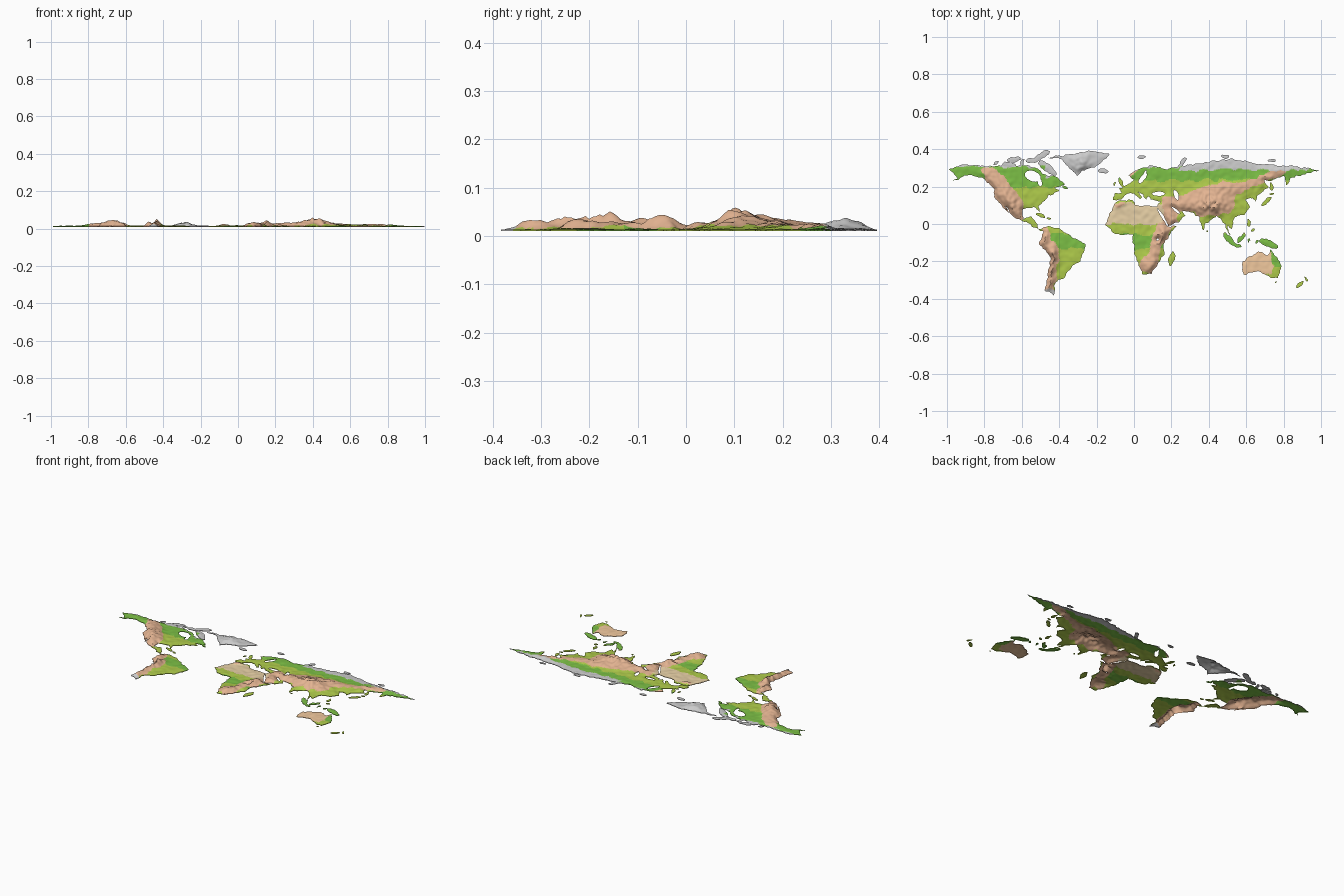
import bpy, bmesh, math
from mathutils import Vector, noise, kdtree
from mathutils.geometry import delaunay_2d_cdt

if "Cube" in bpy.data.objects:
    bpy.data.objects.remove(bpy.data.objects["Cube"])

# Coarse coasts in degrees (longitude, latitude); noise makes them ragged
AMERICAS = [(-168,66),(-156,71),(-128,70),(-90,70),(-82,67),(-78,62),(-65,60),(-56,52),(-66,49),(-61,46),
    (-70,42),(-81,31),(-80,25),(-84,30),(-97,28),(-96,19),(-88,21),(-83,14),(-82,9),(-72,12),(-62,10),(-50,2),
    (-35,-6),(-39,-14),(-41,-22),(-48,-26),(-57,-37),(-65,-42),(-67,-55),(-75,-50),(-70,-18),(-81,-5),(-77,6),
    (-94,16),(-105,20),(-113,31),(-110,23),(-124,40),(-124,48),(-136,59),(-148,61),(-164,55),(-158,59)]
AFRICA = [(-6,36),(10,37),(12,32),(33,31),(43,11),(51,12),(39,-5),(40,-15),(35,-22),(27,-34),(19,-35),(12,-17),
    (9,0),(9,4),(-8,4),(-17,14),(-10,30)]
EURASIA = [(-9,37),(-2,37),(4,43),(10,43),(16,38),(18,40),(13,45),(19,42),(22,37),(25,41),(27,37),(36,36),
    (33,31),(43,12),(54,17),(60,22),(57,26),(67,25),(73,20),(77,8),(80,15),(90,22),(97,16),(103,1),(100,13),
    (105,9),(107,21),(117,23),(122,30),(118,38),(125,39),(128,35),(128,40),(140,50),(136,55),(155,60),(157,51),
    (163,59),(190,66),(160,70),(130,72),(104,77),(70,72),(43,67),(26,71),(5,61),(10,57),(8,54),(-4,48),(-2,44),(-9,43)]
GREENLAND = [(-72,78),(-45,82),(-30,84),(-13,81),(-24,70),(-40,65),(-44,60),(-54,70),(-59,76)]
AUSTRALIA = [(114,-23),(130,-12),(139,-17),(142,-11),(153,-26),(149,-38),(140,-37),(131,-31),(116,-35)]

# Inland seas: lon, lat, half length, half width, angle
BAYS = [(-87,60,8,5,-20), (-80,54,4,2,-80)]
SEAS = [(19,58,6,2,50), (21,63,3,1,60), (34,43,6,2,0), (51,42,5,2,-72), (51,27,5,1,-42), (38,21,10,1,-58), (33,-1,1,1,0)]

# Simple islands: lon, lat, half length, angle
ARCTIC = [(-122,73,3,30),(-110,71,7,0),(-97,73,4,80),(-88,75,6,0),(-105,76,7,10),(-78,80,9,30),(-73,68,11,-38),
    (-19,65,5,0),(18,78,4,0),(57,73,6,55),(98,79,4,0),(143,75,4,0)]
NORTHERN = [(-2,54,5,-65),(-8,53,2,60),(-56,49,3,-30),(-79,22,5,-20),(-71,19,2,0),(143,50,4,-85),(138,36,6,42),
    (143,43,2,0)]
SOUTHERN = [(47,-19,7,72),(81,7,1,90),(121,15,4,-80),(125,8,2,0),(114,1,6,50),(102,-1,8,-46),(110,-7,4,-7),
    (121,-2,3,70),(129,-3,2,60),(140,-5,10,-22),(147,-42,1,0),(176,-39,3,-60),(170,-44,5,45)]

# Mountains: lon, lat, half length, half width, angle, rise in thousandths
HILLS = [(86,33,16,9,0,34),(56,34,20,8,-5,14),(95,47,26,7,5,13),(142,61,22,7,20,9),(-119,50,24,8,-52,16),
    (-107,33,16,8,-60,19),(-69,-20,13,5,85,37),(-76,-2,12,4,85,20),(-71,-42,12,5,90,14),(38,6,9,6,60,20),
    (32,-8,14,6,75,11),(25,-26,10,9,0,16),(-41,73,11,8,100,19),(46,20,9,7,-50,12),(9,63,8,3,55,9),(-3,33,7,3,20,10)]

COLOURS = {"ice": (.66,.66,.67), "forest": (.2,.52,.06), "grassland": (.43,.6,.07),
           "highland": (.78,.46,.29), "desert": (.8,.63,.38), "outback": (.88,.58,.34)}
BASE, SHORE = .010, .0135
NAMES = list(COLOURS)
mats = []
for name, col in COLOURS.items():
    m = bpy.data.materials.new(name)
    m.diffuse_color = (*col, 1)
    m.use_nodes = True
    m.node_tree.nodes["Principled BSDF"].inputs["Base Color"].default_value = m.diffuse_color
    mats.append(m)

def ellipse(lon, lat, a, b, ang):
    t = math.radians(ang)
    c, s, r = math.cos(t), math.sin(t), []
    for i in range(12):
        u, v = a * math.cos(i * math.pi / 6), b * math.sin(i * math.pi / 6)
        r.append((lon + u * c - v * s, lat + u * s + v * c))
    return r

def islands(rows):
    return [ellipse(x, y, l, .3 * l + .4, ang) for x, y, l, ang in rows]

def ragged(outline, step, amp):
    loop = []
    for p, q in zip(outline, outline[1:] + outline[:1]):
        a, b = Vector(p), Vector(q)
        n = max(1, round((b - a).length / step))
        for i in range(n):
            v = a.lerp(b, i / n)
            loop.append(v + noise.noise_vector(Vector((v.x * .3, v.y * .3, 3))).to_2d() * amp)
    return loop

def hills(x, y):
    h = 0
    for lon, lat, a, b, ang, rise in HILLS:
        c, s = math.cos(math.radians(ang)), math.sin(math.radians(ang))
        u, v = ((x - lon) * c + (y - lat) * s) / a, ((y - lat) * c - (x - lon) * s) / b
        h += rise / 1000 * math.exp(-u * u - v * v)
    return h

def biome(x, y):
    w = noise.noise_vector(Vector((x * .15, y * .15, 5)))
    x, y = x + 3 * w.x, y + 3 * w.y
    if y > (66 if x > 55 else 69) or (-75 < x < -12 and y > 59) or y < -49:
        return "ice"
    if hills(x, y) > .006:
        return "highland"
    if -20 < x < 40 and 14 < y < 34:
        return "desert"
    if 112 < x < 144 and -34 < y < -12:
        return "outback"
    if abs(y + 3) < 7 or y > (49 if x < -50 else 56) or (x > 143 and -26 < y < 0):
        return "forest"
    return "grassland"

def inside(x, y, loops):
    for poly, x0, x1, y0, y1 in loops:
        if x0 < x < x1 and y0 < y < y1:
            hit, p = False, poly[-1]
            for q in poly:
                if (p[1] > y) != (q[1] > y) and x < (q[0] - p[0]) * (y - p[1]) / (q[1] - p[1]) + p[0]:
                    hit = not hit
                p = q
            if hit:
                return True
    return False

def make_tree(points):
    t = kdtree.KDTree(len(points))
    for i, p in enumerate(points):
        t.insert((p[0], p[1], 0), i)
    t.balance()
    return t

def build_land(name, lands, seas=(), step=1.3, amp=1.5):
    pts, edges, bounded = [], [], ([], [])
    for group, store in ((lands, bounded[0]), (seas, bounded[1])):
        for outline in group:
            loop = ragged(outline, step, amp if store is bounded[0] else amp * .4)
            n, k = len(loop), len(pts)
            edges += [(k + i, k + (i + 1) % n) for i in range(n)]
            pts += loop
            xs, ys = [p.x for p in loop], [p.y for p in loop]
            store.append(([(p.x, p.y) for p in loop], min(xs), max(xs), min(ys), max(ys)))
    land, sea = bounded
    # interior lattice
    rim, lattice = make_tree(pts), set()
    for _, x0, x1, y0, y1 in land:
        for j in range(math.ceil(y0 / step), int(y1 // step) + 1):
            for i in range(math.ceil(x0 / step), int(x1 // step) + 1):
                lattice.add((i, j))
    for i, j in sorted(lattice):
        x, y = (i + .5 * (j % 2)) * step, j * step
        if rim.find((x, y, 0))[2] > step * .55 and inside(x, y, land):
            pts.append(Vector((x, y)))
    vs, _, fs, *_ = delaunay_2d_cdt(pts, edges, [], 0, 1e-4)
    bm = bmesh.new()
    bv = [bm.verts.new((v.x, v.y, 0)) for v in vs]
    for f in fs:
        c = sum((vs[i] for i in f), Vector((0, 0))) / len(f)
        if inside(c.x, c.y, land) and not inside(c.x, c.y, sea):
            face = bm.faces.new([bv[i] for i in f])
            face.material_index = NAMES.index(biome(c.x, c.y))
            face.normal_update()
            if face.normal.z < 0:
                face.normal_flip()
    bmesh.ops.delete(bm, geom=[v for v in bm.verts if not v.link_faces], context='VERTS')
    # relief rises from the shore
    rim_edges = [e for e in bm.edges if e.is_boundary]
    shore = make_tree([v.co.to_2d() for v in bm.verts if v.is_boundary])
    for v in bm.verts:
        x, y, _ = v.co
        d = shore.find((x, y, 0))[2]
        h = hills(x, y) * (1 + .4 * noise.noise(Vector((x * .25, y * .25, 7))))
        h += .002 + .003 * noise.noise(Vector((x * .2, y * .2, 0)))
        v.co.z = SHORE + h * min(1, d / 3.5)
    # shoreline skirt
    low = {}
    for e in rim_edges:
        l = e.link_loops[0]
        a, b = l.vert, l.link_loop_next.vert
        for v in (a, b):
            if v not in low:
                low[v] = bm.verts.new((v.co.x, v.co.y, BASE))
        bm.faces.new((b, a, low[a], low[b])).material_index = l.face.material_index
    # degrees to model units
    for v in bm.verts:
        v.co.x, v.co.y = (v.co.x - 10.5) / 180, (v.co.y - 14) / 180
    me = bpy.data.meshes.new(name)
    bm.to_mesh(me)
    bm.free()
    for m in mats:
        me.materials.append(m)
    ob = bpy.data.objects.new(name, me)
    bpy.context.collection.objects.link(ob)
    ob.select_set(True)
    bpy.context.view_layer.objects.active = ob

build_land("americas", [AMERICAS], [ellipse(*e) for e in BAYS])
build_land("africa_and_eurasia", [AFRICA, EURASIA], [ellipse(*e) for e in SEAS])
build_land("greenland", [GREENLAND])
build_land("australia", [AUSTRALIA])
for name, rows in (("arctic_islands", ARCTIC), ("northern_islands", NORTHERN), ("southern_islands", SOUTHERN)):
    build_land(name, islands(rows), step=.8, amp=1.2)
bpy.ops.object.shade_smooth_by_angle(angle=math.radians(40))
